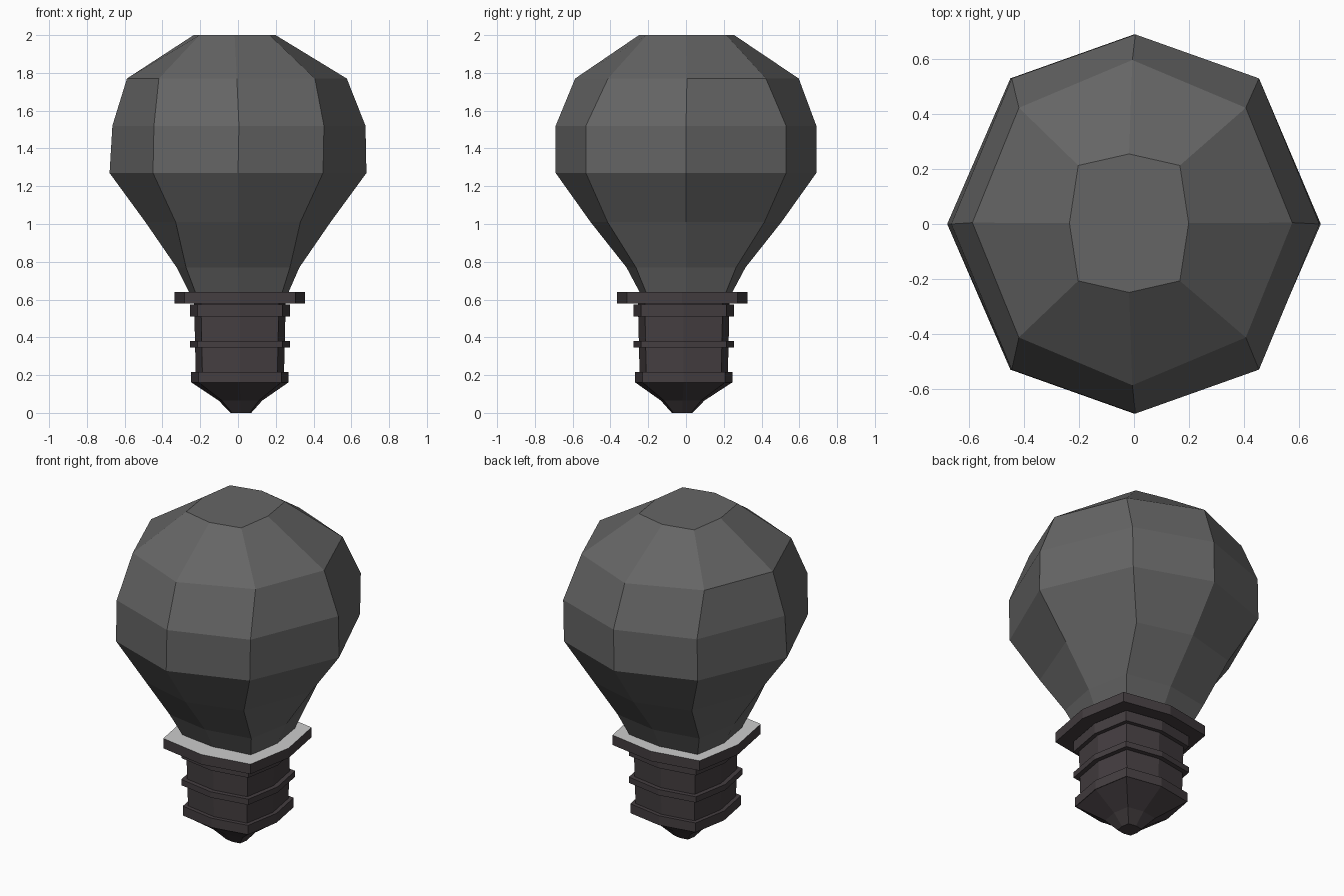
import bpy, bmesh

if "Cube" in bpy.data.objects:
    bpy.data.objects.remove(bpy.data.objects["Cube"])


def material(name, rgb):
    m = bpy.data.materials.new(name)
    m.diffuse_color = (*rgb, 1)
    m.use_nodes = True
    m.node_tree.nodes["Principled BSDF"].inputs["Base Color"].default_value = m.diffuse_color
    return m


GLASS = material("dark_glass", (0.13, 0.13, 0.13))
METAL = material("dark_metal", (0.058, 0.048, 0.052))
PALE = material("pale_rim", (0.6, 0.6, 0.6))


def loft(name, rings, mat, top_mat=None):
    """Skin 8-sided rings: (z, x radius, y radius, diagonal x, diagonal y, centre x, centre y)."""
    bm = bmesh.new()
    loops = []
    for z, rx, ry, dx, dy, cx, cy in rings:
        pts = [(rx, 0), (dx, dy), (0, ry), (-dx, dy), (-rx, 0), (-dx, -dy), (0, -ry), (dx, -dy)]
        loops.append([bm.verts.new((cx + x, cy + y, z)) for x, y in pts])
    for a, b in zip(loops, loops[1:]):
        for i in range(8):
            j = (i + 1) % 8
            bm.faces.new((a[i], a[j], b[j], b[i]))
    bm.faces.new(loops[0][::-1])
    top = bm.faces.new(loops[-1])
    if top_mat:
        top.material_index = 1
    bmesh.ops.recalc_face_normals(bm, faces=bm.faces)
    me = bpy.data.meshes.new(name)
    bm.to_mesh(me)
    bm.free()
    me.materials.append(mat)
    if top_mat:
        me.materials.append(top_mat)
    ob = bpy.data.objects.new(name, me)
    bpy.context.collection.objects.link(ob)
    return ob


# faceted glass bulb
loft("glass_bulb", [
    (0.61, 0.25, 0.23, 0.22, 0.20, 0.005, 0),
    (0.77, 0.325, 0.315, 0.275, 0.265, 0, 0),
    (1.01, 0.49, 0.505, 0.33, 0.415, 0, 0),
    (1.27, 0.68, 0.69, 0.45, 0.53, 0, 0),
    (1.52, 0.67, 0.69, 0.45, 0.53, 0.005, 0),
    (1.77, 0.582, 0.592, 0.413, 0.418, -0.006, 0.005),
    (2.00, 0.217, 0.252, 0.185, 0.21, -0.018, 0.003),
], GLASS)


def base_ring(z, r, cx=0.01, cy=-0.012):
    return (z, r, r, r * 0.85, r * 0.85, cx, cy)


# collar under the glass, pale on top
loft("collar", [base_ring(0.58, 0.345, 0.01, -0.02), base_ring(0.64, 0.345, 0.01, -0.02)], METAL, PALE)

# screw core with pointed contact
loft("screw_core", [
    base_ring(0.0, 0.055, 0.015, -0.02),
    base_ring(0.065, 0.115, 0.013, -0.018),
    base_ring(0.16, 0.255),
    base_ring(0.18, 0.233),
    base_ring(0.60, 0.243),
], METAL)

# raised thread bands
for i, (z0, z1, r) in enumerate([(0.16, 0.217, 0.258), (0.345, 0.38, 0.265), (0.51, 0.575, 0.265)]):
    loft(f"thread_band_{i + 1}", [base_ring(z0, r), base_ring(z1, r)], METAL)
